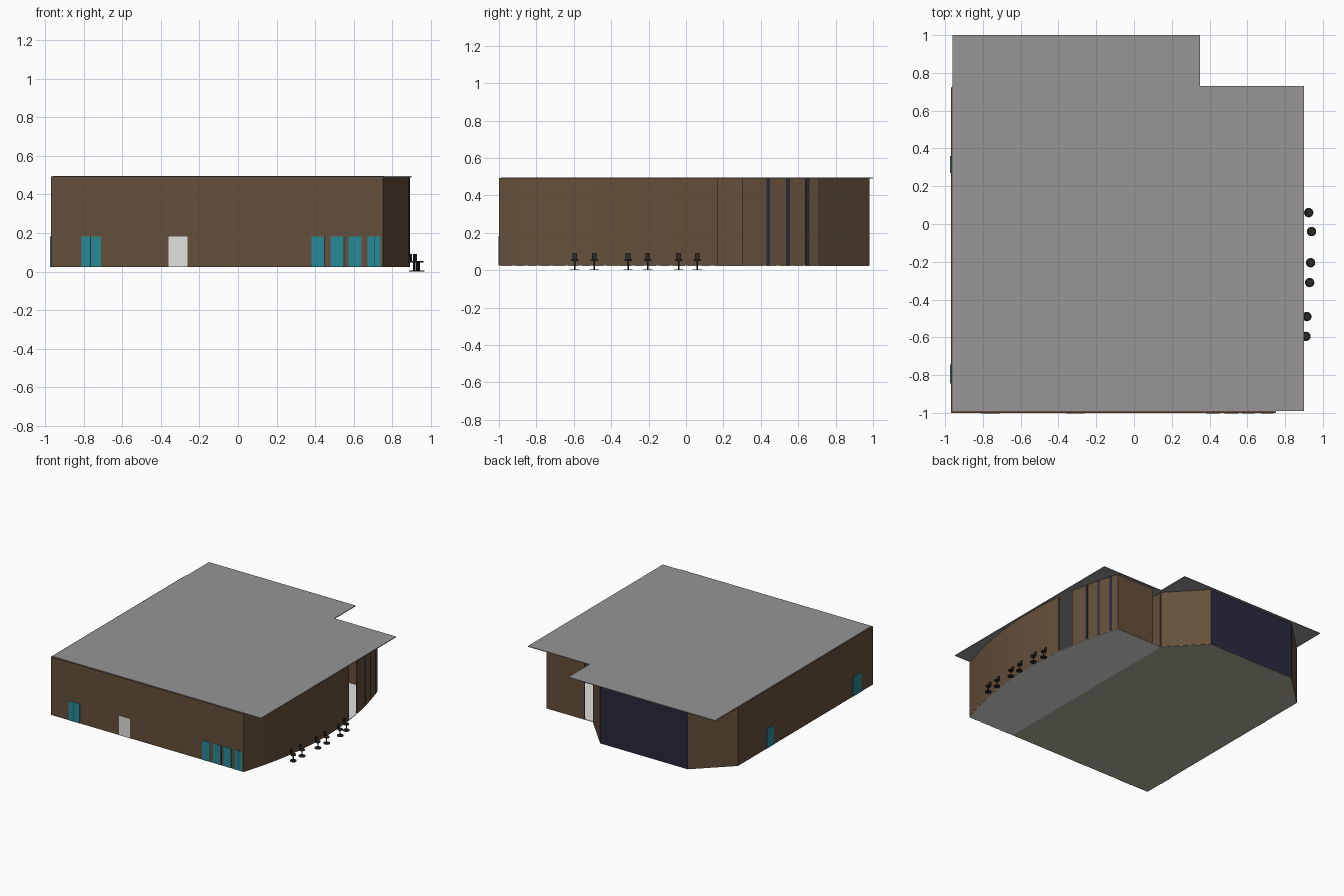
import bpy, bmesh, math
from mathutils import Vector

if "Cube" in bpy.data.objects:
    bpy.data.objects.remove(bpy.data.objects["Cube"])

Z0, Z1 = 0.025, 0.492      # wall bottom and top


def mat(name, r, g, b):
    m = bpy.data.materials.new(name)
    m.diffuse_color = (r, g, b, 1)
    m.use_nodes = True
    m.node_tree.nodes["Principled BSDF"].inputs["Base Color"].default_value = m.diffuse_color
    return m


BROWN = mat("brown wall", 0.13, 0.079, 0.043)
NAVY = mat("navy panel", 0.022, 0.022, 0.048)
GREY = mat("grey roof", 0.31, 0.30, 0.30)
WHITE = mat("white", 0.75, 0.75, 0.72)
BEIGE = mat("beige floor", 0.45, 0.43, 0.34)
TEAL = mat("teal glass", 0.02, 0.25, 0.32)
BLACK = mat("black", 0.028, 0.022, 0.022)


def finish(name, bm, *mats):
    bmesh.ops.recalc_face_normals(bm, faces=bm.faces)
    me = bpy.data.meshes.new(name)
    bm.to_mesh(me)
    bm.free()
    for m in mats:
        me.materials.append(m)
    ob = bpy.data.objects.new(name, me)
    bpy.context.collection.objects.link(ob)
    return ob


def prism(name, pts, z0, z1, m):
    """Extrude a plan outline from z0 to z1."""
    bm = bmesh.new()
    f = bm.faces.new([bm.verts.new((x, y, z0)) for x, y in pts])
    r = bmesh.ops.extrude_face_region(bm, geom=[f])
    top = [v for v in r["geom"] if isinstance(v, bmesh.types.BMVert)]
    bmesh.ops.translate(bm, vec=(0, 0, z1 - z0), verts=top)
    return finish(name, bm, m)


def box(name, x0, x1, y0, y1, z0, z1, m):
    return prism(name, [(x0, y0), (x1, y0), (x1, y1), (x0, y1)], z0, z1, m)


def offset(pts, t):
    """Mitred offset of a path to its left."""
    P = [Vector(p) for p in pts]
    out = []
    for i, p in enumerate(P):
        a = (p - P[i - 1]).normalized() if i else None
        b = (P[i + 1] - p).normalized() if i < len(P) - 1 else None
        a, b = a or b, b or a
        na, nb = Vector((-a.y, a.x)), Vector((-b.y, b.x))
        n = (na + nb).normalized()
        out.append(tuple(p + n * (t / n.dot(na))))
    return out


def wall(name, pts, t=0.01, z0=Z0, z1=Z1, m=BROWN):
    """Wall that follows a path; thickness to the left."""
    bm = bmesh.new()
    inner = offset(pts, t)
    rings = [[bm.verts.new((*p, z)) for p, z in
              ((o, z0), (i, z0), (i, z1), (o, z1))] for o, i in zip(pts, inner)]
    for a, b in zip(rings, rings[1:]):
        for k in range(4):
            bm.faces.new((a[k], a[(k + 1) % 4], b[(k + 1) % 4], b[k]))
    bm.faces.new(rings[0])
    bm.faces.new(rings[-1])
    return finish(name, bm, m)


def arc(y0, y1, n):
    """Points on the bowed right-hand side."""
    c, half, sag = -0.145, 0.855, 0.14
    R = (half ** 2 + sag ** 2) / (2 * sag)
    ys = [y0 + (y1 - y0) * i / n for i in range(n + 1)]
    return [(0.75 + sag - R + math.sqrt(R * R - (y - c) ** 2), y) for y in ys]


# Outer walls, open at the two doorways
main = wall("main_walls", [(0.335, 0.71), (0.08, 0.98), (-0.70, 0.98),
                           (-0.97, 0.72), (-0.97, -1.0)] + arc(-1.0, 0.17, 20))
main.data.materials.append(NAVY)
for f in main.data.polygons:            # the flat rear wall is navy
    if f.normal.y > 0.9 and f.center.y > 0.9:
        f.material_index = 1
wall("corner_wall", arc(0.30, 0.71, 8) + [(0.41, 0.71)])

# Narrow navy strips on the bowed wall
for y in (0.44, 0.545, 0.65):
    wall("navy_strip", arc(y - 0.01, y + 0.01, 1), t=-0.002, m=NAVY)

# Inner partition, floors and roof
box("partition", 0.325, 0.335, -0.99, 0.70, Z0 + 0.002, Z1, BROWN)
prism("white_floor", [(0.335, -0.998)] + arc(-0.998, 0.708, 24) + [(0.335, 0.708)],
      Z0 - 0.002, Z0 + 0.003, WHITE)
prism("beige_floor", [(-0.968, -0.998), (0.335, -0.998), (0.335, 0.708),
                      (0.08, 0.978), (-0.70, 0.978), (-0.968, 0.72)],
      Z0 - 0.002, Z0 + 0.003, BEIGE)
prism("roof", [(-0.96, -0.99), (0.90, -0.99), (0.90, 0.73), (0.35, 0.73),
               (0.35, 1.0), (-0.96, 1.0)], 0.489, 0.495, GREY)

# Front windows, dark mullions and white door
WT = 0.182
for x0, x1 in ((-0.81, -0.767), (-0.761, -0.71), (0.38, 0.446), (0.478, 0.546),
               (0.573, 0.64), (0.672, 0.706), (0.711, 0.738)):
    box("front_window", x0, x1, -1.003, -0.995, Z0, WT, TEAL)
for x in (-0.764, 0.449, 0.549, 0.7085):
    box("front_mullion", x - 0.003, x + 0.003, -1.003, -0.995, Z0, WT, BLACK)
box("front_door", -0.36, -0.262, -1.003, -0.995, Z0, WT, WHITE)

# Left side windows
for y0, y1 in ((0.27, 0.36), (-0.845, -0.745)):
    box("side_window", -0.973, -0.965, y0, y1, Z0, WT, TEAL)


# Stools along the bowed wall
def stool(x, y):
    bm = bmesh.new()
    for r, z0, z1 in ((0.025, 0.0, 0.005), (0.004, 0.005, 0.05), (0.02, 0.048, 0.056)):
        res = bmesh.ops.create_cone(bm, cap_ends=True, segments=16, radius1=r,
                                    radius2=r, depth=z1 - z0)
        bmesh.ops.translate(bm, vec=(x, y, (z0 + z1) / 2), verts=res["verts"])
    res = bmesh.ops.create_cube(bm, size=1)      # backrest
    bmesh.ops.scale(bm, vec=(0.006, 0.025, 0.038), verts=res["verts"])
    bmesh.ops.translate(bm, vec=(x - 0.016, y, 0.073), verts=res["verts"])
    finish("stool", bm, BLACK)


for p in ((0.925, 0.06), (0.94, -0.04), (0.935, -0.205),
          (0.93, -0.31), (0.915, -0.49), (0.91, -0.595)):
    stool(*p)
